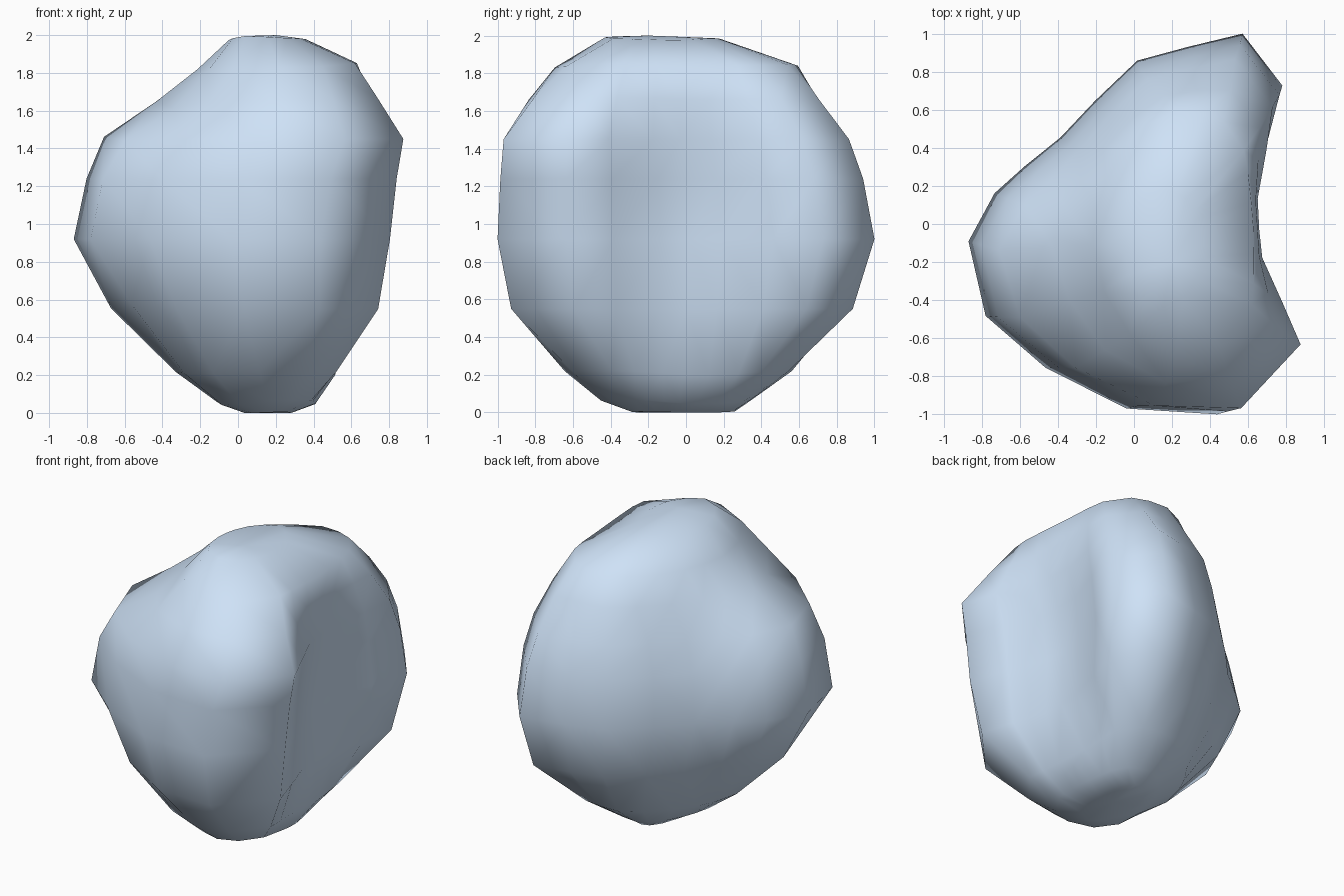
import bpy, bmesh
from math import atan2, cos, sin, exp
from mathutils import Vector

# Widest outline of the boulder seen from above (groove on the +x side)
OUTLINE = [(0.63, 0.03), (0.635, 0.2), (0.72, 0.47), (0.79, 0.73), (0.57, 1.0),
           (0.28, 0.93), (0.02, 0.86), (-0.2, 0.65), (-0.38, 0.46), (-0.57, 0.31),
           (-0.73, 0.17), (-0.87, -0.08), (-0.78, -0.47), (-0.45, -0.74),
           (0.0, -0.95), (0.5, -0.98), (0.87, -0.62), (0.76, -0.37), (0.64, -0.12)]

# Levels: z, x min, x max at front, x max at back, y min, y max, outline strength
LEVELS = [(0.01, 0.02, 0.28, 0.28, -0.28, 0.26, 0.0),
          (0.07, -0.11, 0.42, 0.42, -0.45, 0.36, 0.2),
          (0.22, -0.33, 0.56, 0.56, -0.65, 0.60, 0.45),
          (0.55, -0.68, 0.74, 0.81, -0.94, 0.90, 0.9),
          (0.92, -0.87, 0.79, 0.87, -1.0, 1.0, 1.0),
          (1.24, -0.80, 0.84, 0.84, -0.985, 0.94, 1.0),
          (1.45, -0.69, 0.91, 0.79, -0.98, 0.88, 0.9),
          (1.66, -0.44, 0.78, 0.73, -0.85, 0.75, 0.65),
          (1.83, -0.22, 0.66, 0.65, -0.70, 0.61, 0.25),
          (1.97, -0.05, 0.36, 0.36, -0.42, 0.18, 0.0)]

# Soft bumps (+) and dents (-): position, radius, amount
BUMPS = [((-0.36, -0.42, 1.68), 0.28, -0.07),
         ((0.05, -0.38, 1.95), 0.2, 0.03),
         ((-0.55, -0.50, 0.48), 0.30, -0.06),
         ((-0.15, -0.35, 0.07), 0.25, 0.04),
         ((0.55, -0.35, 1.83), 0.25, 0.03),
         ((0.35, 0.35, 1.88), 0.25, 0.04),
         ((-0.60, -0.10, 1.52), 0.20, 0.04),
         ((-0.50, 0.20, 1.60), 0.25, -0.03),
         ((0.45, 0.10, 0.14), 0.25, 0.03)]


def section(bm, z, x0, xf, xb, y0, y1, strength):
    ring = []
    for px, py in OUTLINE:
        u, v = px / 0.87, (py - 0.01) / 0.99
        a = atan2(v, u)
        u = cos(a) + (u - cos(a)) * strength
        v = sin(a) + (v - sin(a)) * strength
        x1 = xf + (xb - xf) * (v + 1) / 2
        ring.append(bm.verts.new((x0 + (x1 - x0) * (u + 1) / 2,
                                  y0 + (y1 - y0) * (v + 1) / 2, z)))
    return ring


# Boulder: loft the sections and close both ends
bm = bmesh.new()
rings = [section(bm, *lv) for lv in LEVELS]
n = len(OUTLINE)
for lo, hi in zip(rings, rings[1:]):
    for i in range(n):
        j = (i + 1) % n
        bm.faces.new((lo[i], lo[j], hi[j], hi[i]))
top = bm.verts.new((0.2, -0.2, 2.0))
bottom = bm.verts.new((0.17, 0.0, 0.0))
for i in range(n):
    j = (i + 1) % n
    bm.faces.new((rings[-1][i], rings[-1][j], top))
    bm.faces.new((rings[0][j], rings[0][i], bottom))

# Weathering: push the surface in or out around each bump
centre = Vector((0.1, 0, 1))
for v in bm.verts:
    push = sum(amt * exp(-((v.co - Vector(p)).length / r) ** 2) for p, r, amt in BUMPS)
    v.co += (v.co - centre).normalized() * push
    v.co.z = min(max(v.co.z, 0), 2)

bmesh.ops.triangulate(bm, faces=bm.faces[:])
bmesh.ops.recalc_face_normals(bm, faces=bm.faces[:])
for f in bm.faces:
    f.smooth = True
mesh = bpy.data.meshes.new("boulder")
bm.to_mesh(mesh)
bm.free()

# Pale blue stone
stone = bpy.data.materials.new("pale_blue_stone")
stone.diffuse_color = (0.62, 0.76, 0.93, 1)
mesh.materials.append(stone)
boulder = bpy.data.objects.new("boulder", mesh)
bpy.context.collection.objects.link(boulder)
